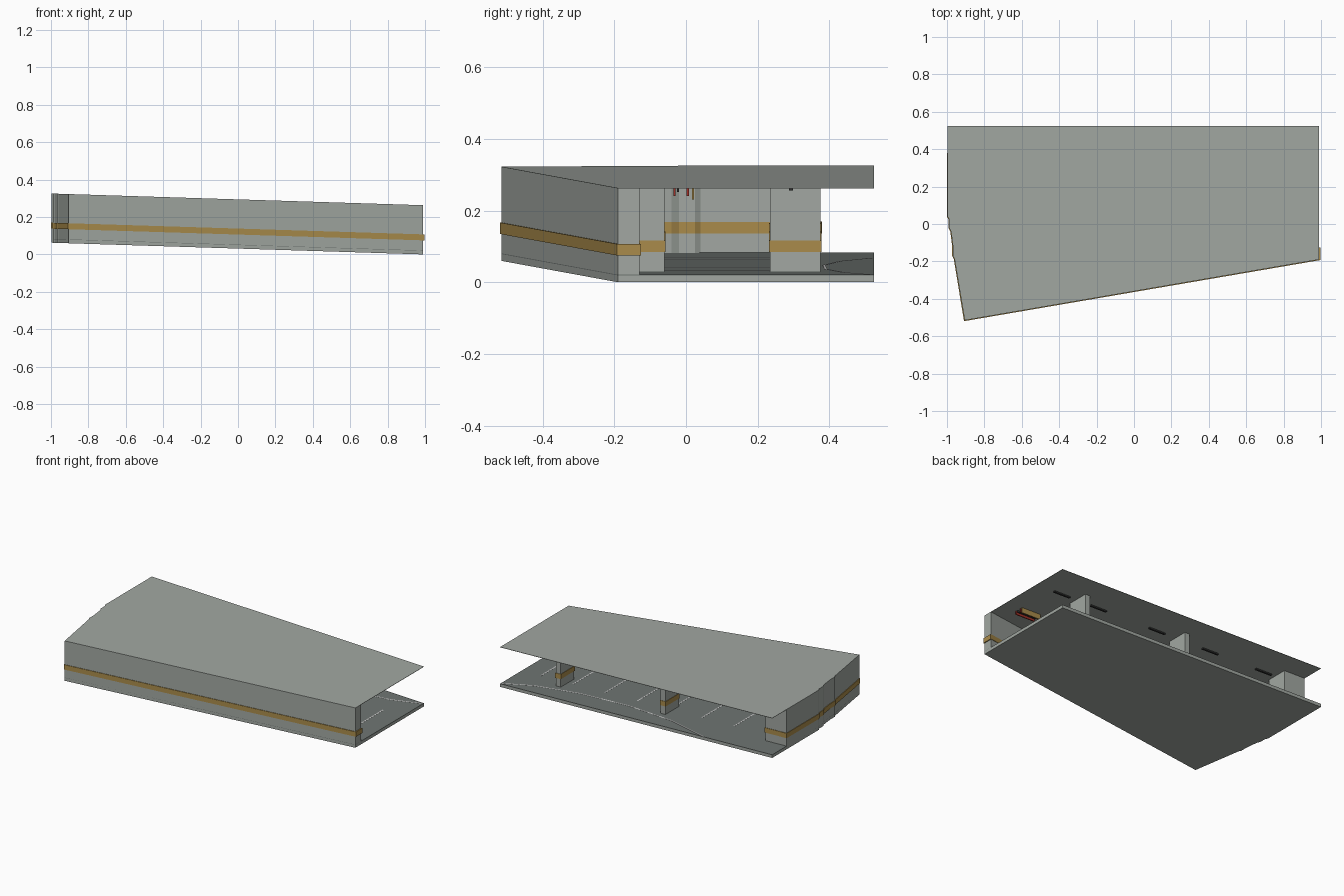
import bpy, bmesh
from math import hypot

if "Cube" in bpy.data.objects:
    bpy.data.objects.remove(bpy.data.objects["Cube"])

SLOPE = 0.0314


def ramp(x):
    return SLOPE * (0.99 - x)


def material(name, rgb):
    m = bpy.data.materials.new(name)
    m.diffuse_color = (*rgb, 1)
    m.use_nodes = True
    m.node_tree.nodes["Principled BSDF"].inputs["Base Color"].default_value = m.diffuse_color
    return m


YELLOW = material("ochre_paint", (0.40, 0.26, 0.07))
ASPHALT = material("asphalt", (0.16, 0.18, 0.17))
CONCRETE = material("concrete", (0.36, 0.39, 0.36))
WHITE = material("white_paint", (0.75, 0.78, 0.76))
RED = material("red_pipe", (0.35, 0.03, 0.02))
DARK = material("dark_metal", (0.03, 0.03, 0.03))


def prism(name, outline, lo, hi, mat=None):
    """Extrude a plan outline between two heights above the sloping ramp."""
    bm = bmesh.new()
    low = [bm.verts.new((x, y, ramp(x) + lo)) for x, y in outline]
    top = [bm.verts.new((x, y, ramp(x) + hi)) for x, y in outline]
    bm.faces.new(low[::-1])
    bm.faces.new(top)
    n = len(outline)
    for i in range(n):
        j = (i + 1) % n
        bm.faces.new((low[i], low[j], top[j], top[i]))
    bmesh.ops.recalc_face_normals(bm, faces=bm.faces)
    me = bpy.data.meshes.new(name)
    bm.to_mesh(me)
    bm.free()
    ob = bpy.data.objects.new(name, me)
    bpy.context.collection.objects.link(ob)
    if mat:
        me.materials.append(mat)
    return ob


def rect(x0, x1, y0, y1):
    return [(x0, y0), (x1, y0), (x1, y1), (x0, y1)]


def stripe(a, b, w):
    dx, dy = b[0] - a[0], b[1] - a[1]
    k = w / 2 / hypot(dx, dy)
    nx, ny = -dy * k, dx * k
    return [(a[0] - nx, a[1] - ny), (b[0] - nx, b[1] - ny),
            (b[0] + nx, b[1] + ny), (a[0] + nx, a[1] + ny)]


def banded(name, outline, outer):
    """A wall or pillar with a slightly proud painted band."""
    prism(name, outline, 0.0 if "wall" in name else 0.02, TOP - 0.002, CONCRETE)
    prism(name + "_band", outer, 0.075, 0.107, YELLOW)


TOP = 0.263
# Stepped left edge of the plan, from back to front
LEFT = [(-0.997, 0.04), (-0.988, 0.025), (-0.988, -0.02), (-0.978, -0.04),
        (-0.968, -0.12), (-0.968, -0.17), (-0.96, -0.185)]
CORNER = (-0.905, -0.515)
PLAN = [(-0.997, 0.525)] + LEFT + [CORNER, (0.99, -0.19), (0.99, 0.525)]

# Floor slab, driving surface and roof sheet
prism("floor_slab", PLAN, 0.0, 0.019, CONCRETE)
prism("driving_surface", PLAN, 0.019, 0.021, ASPHALT)
prism("roof_sheet", PLAN, TOP - 0.002, TOP, CONCRETE)

# Long slanted front wall
banded("front_wall", [CORNER, (0.99, -0.19), (0.99, -0.13), (-0.915, -0.455)],
       [(-0.906, -0.519), (0.996, -0.193), (0.996, -0.126), (-0.915, -0.451)])

# Stepped left wall
inner = [(x + 0.035, y) for x, y in LEFT[::-1]]
banded("left_wall",
       [(-0.997, 0.375)] + LEFT + [CORNER, (-0.87, -0.508)] + inner + [(-0.962, 0.375)],
       [(-1.0, 0.379)] + [(x - 0.004, y) for x, y in LEFT]
       + [(-0.909, -0.518), (-0.866, -0.512)]
       + [(x + 0.004, y) for x, y in inner] + [(-0.958, 0.379)])

# Two rows of flat pillars
for row, (y0, y1) in enumerate([(0.235, 0.375), (-0.2, -0.06)]):
    for i, x in enumerate([0.67, -0.095, -0.86]):
        if row and i == 2:
            continue
        banded(f"pillar_{row}_{i}", rect(x - 0.018, x + 0.018, y0, y1),
               rect(x - 0.021, x + 0.021, y0 - 0.003, y1 + 0.003))
# Return wall closing the back left corner
banded("return_wall", rect(-0.962, -0.878, 0.345, 0.375), rect(-0.962, -0.878, 0.342, 0.378))

# Bay markings and curved lane line
for i in range(8):
    x = 0.85 - 0.235 * i
    prism(f"bay_line_{i}", stripe((x, 0.3), (x, -0.09), 0.008), 0.0205, 0.0216, WHITE)
lane = [(0.985, 0.515), (0.8, 0.44), (0.5, 0.39), (0.15, 0.385), (-0.2, 0.43), (-0.49, 0.52)]
for i, (a, b) in enumerate(zip(lane, lane[1:])):
    prism(f"lane_line_{i}", stripe(a, b, 0.008), 0.0205, 0.0216, WHITE)

# Ceiling lights
for i, x in enumerate([0.8, 0.52, 0.07, -0.34, -0.75]):
    prism(f"ceiling_light_{i}", rect(x - 0.06, x + 0.06, 0.287, 0.299), TOP - 0.011, TOP - 0.002, DARK)

# Short hanging pipes near the ramp mouth
for i, (y, drop, mat) in enumerate([(-0.032, 0.026, RED), (-0.022, 0.014, DARK),
                                    (0.005, 0.026, RED), (0.02, 0.036, YELLOW)]):
    prism(f"hanging_pipe_{i}", rect(0.74, 0.88, y - 0.003, y + 0.003), TOP - drop, TOP - 0.002, mat)
